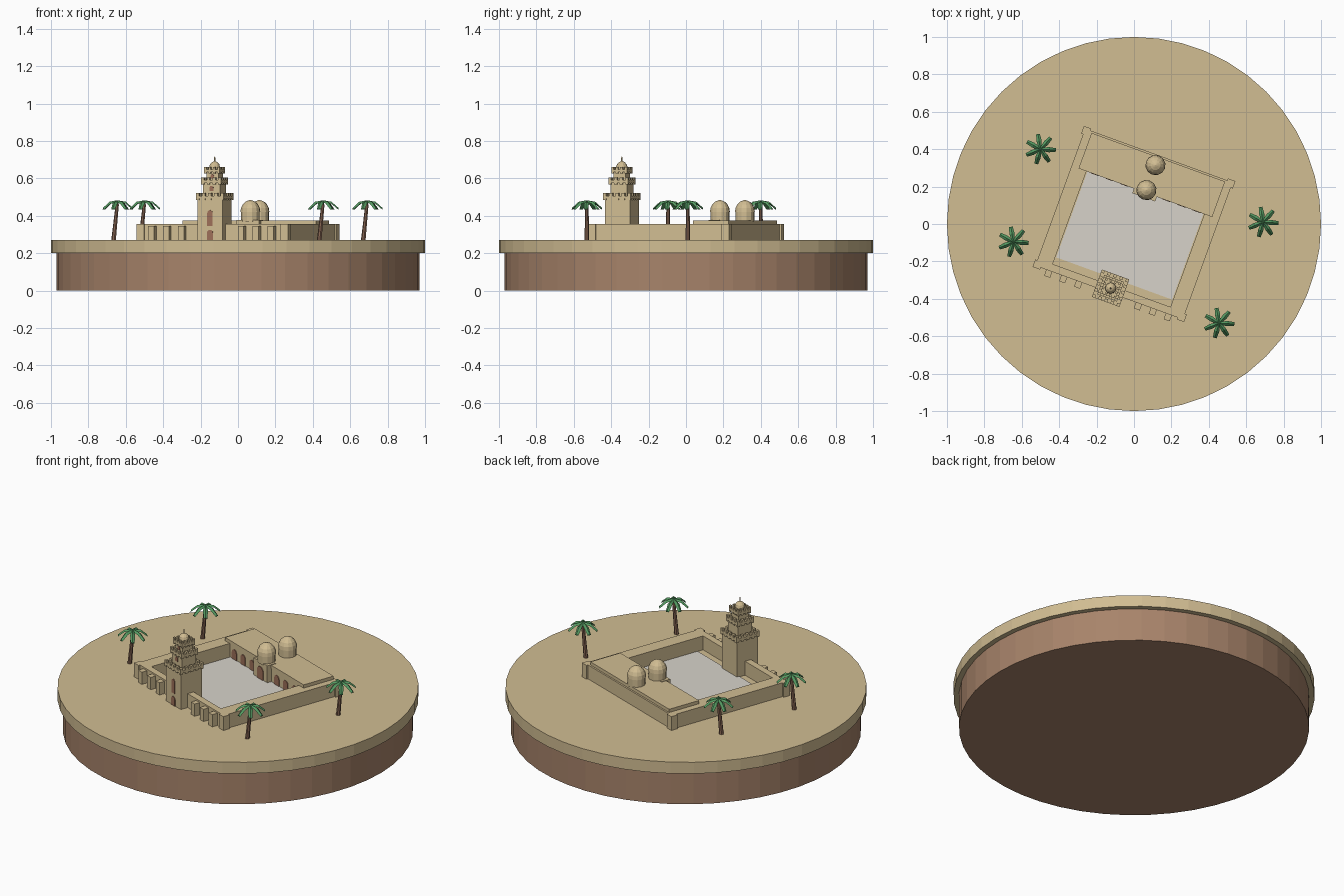
import bpy, bmesh, math
from mathutils import Matrix, Vector

old = bpy.data.objects.get("Cube")
if old:
    bpy.data.objects.remove(old)


def material(name, rgb):
    m = bpy.data.materials.new(name)
    m.use_nodes = True
    color = (*rgb, 1)
    m.diffuse_color = color
    m.node_tree.nodes["Principled BSDF"].inputs["Base Color"].default_value = color
    return m


SAND = material("sand stone", (0.64, 0.51, 0.29))
SOIL = material("brown soil", (0.39, 0.23, 0.145))
PAVING = material("pale paving", (0.68, 0.65, 0.59))
WOOD = material("door wood", (0.34, 0.16, 0.10))
BARK = material("palm bark", (0.24, 0.13, 0.085))
LEAF = material("palm green", (0.09, 0.32, 0.12))

GROUND = 0.27
TURN = Matrix.Rotation(math.radians(-20), 4, "Z")   # whole building is turned
WORLD = Matrix.Identity(4)


def finish(bm, name, mat, matrix=TURN):
    bmesh.ops.recalc_face_normals(bm, faces=bm.faces)
    mesh = bpy.data.meshes.new(name)
    bm.to_mesh(mesh)
    bm.free()
    mesh.materials.append(mat)
    ob = bpy.data.objects.new(name, mesh)
    ob.matrix_world = matrix
    bpy.context.collection.objects.link(ob)
    return ob


def add_box(bm, x0, x1, y0, y1, z0, z1):
    size = Matrix.Diagonal((x1 - x0, y1 - y0, z1 - z0, 1))
    place = Matrix.Translation(((x0 + x1) / 2, (y0 + y1) / 2, (z0 + z1) / 2))
    bmesh.ops.create_cube(bm, size=1, matrix=place @ size)


def box(name, mat, *bounds):
    bm = bmesh.new()
    add_box(bm, *bounds)
    return finish(bm, name, mat)


def lathe(name, mat, profile, sides, x=0, y=0, matrix=WORLD):
    """Closed solid from (radius, height) rings."""
    bm = bmesh.new()
    rings = []
    for r, z in profile:
        rings.append([bm.verts.new((x + r * math.cos(math.tau * i / sides),
                                    y + r * math.sin(math.tau * i / sides), z))
                      for i in range(sides)])
    for a, b in zip(rings, rings[1:]):
        for i in range(sides):
            j = (i + 1) % sides
            bm.faces.new((a[i], a[j], b[j], b[i]))
    bm.faces.new(rings[0])
    bm.faces.new(rings[-1])
    return finish(bm, name, mat, matrix)


def arch(name, x, y, width, z0, z1):
    """Thin arched panel facing the front."""
    bm = bmesh.new()
    r = width / 2
    points = [(x - r, z0), (x + r, z0)]
    points += [(x + r * math.cos(a), z1 - r + r * math.sin(a))
               for a in (math.pi * i / 6 for i in range(7))]
    face = bm.faces.new([bm.verts.new((px, y + 0.002, pz)) for px, pz in points])
    out = bmesh.ops.extrude_face_region(bm, geom=[face])
    moved = [v for v in out["geom"] if isinstance(v, bmesh.types.BMVert)]
    bmesh.ops.translate(bm, verts=moved, vec=(0, -0.006, 0))
    return finish(bm, name, WOOD)


# Ground disc
lathe("soil_base", SOIL, [(0.97, 0), (0.97, 0.2)], 48)
lathe("sand_top", SAND, [(1, 0.2), (1, GROUND)], 48)

# Courtyard and enclosing walls
WALL = 0.355
box("courtyard_paving", PAVING, -0.33, 0.33, -0.31, 0.18, GROUND - 0.002, GROUND + 0.004)
box("front_wall", SAND, -0.42, 0.42, -0.39, -0.35, GROUND, WALL)
for side, name in ((-1, "right"), (1, "left")):
    xs = sorted((side * 0.335, side * 0.42))
    box(name + "_wall", SAND, *xs, -0.35, 0.18, GROUND, WALL)

# Corner piers
bm = bmesh.new()
for sx in (-1, 1):
    for sy in (-1, 1):
        add_box(bm, sx * 0.41 - 0.021, sx * 0.41 + 0.021,
                sy * 0.38 - 0.021, sy * 0.38 + 0.021, GROUND, WALL)
finish(bm, "corner_piers", SAND)

# Front buttresses
bm = bmesh.new()
for sx in (-1, 1):
    for x in (0.17, 0.255, 0.34):
        add_box(bm, sx * x - 0.017, sx * x + 0.017, -0.424, -0.38, GROUND, 0.345)
finish(bm, "front_buttresses", SAND)

# Prayer hall with roof slab, portal and arched doors
box("hall", SAND, -0.42, 0.42, 0.18, 0.39, GROUND, WALL)
box("hall_roof", SAND, -0.38, 0.38, 0.178, 0.38, WALL, 0.375)
box("portal", SAND, -0.065, 0.065, 0.152, 0.21, GROUND, 0.378)
arch("portal_door", 0, 0.152, 0.06, GROUND, 0.35)
for sx in (-1, 1):
    for x in (0.12, 0.205, 0.29):
        arch("hall_door", sx * x, 0.18, 0.045, GROUND, 0.335)

# Two domes on drums
for y in (0.193, 0.335):
    profile = [(0.051, 0.37), (0.051, 0.42), (0.054, 0.42)]
    profile += [(0.054 * math.cos(a), 0.42 + 0.063 * math.sin(a))
                for a in (math.radians(d) for d in (20, 40, 60, 78))]
    profile.append((0.001, 0.485))
    lathe("dome", SAND, profile, 12, 0, y, TURN)

# Minaret tiers, each with a crenellated crown
TOWER_Y = -0.365


def tier(name, half, crown, z0, z1, count):
    box(name, SAND, -half, half, TOWER_Y - half, TOWER_Y + half, z0, z1)
    box(name + "_ledge", SAND, -crown, crown, TOWER_Y - crown, TOWER_Y + crown,
        z1 - 0.01, z1 + 0.005)
    bm = bmesh.new()
    step = 2 * crown / (2 * count - 1)
    for i in range(count):
        for j in range(count):
            if i in (0, count - 1) or j in (0, count - 1):
                x = -crown + 2 * i * step
                y = TOWER_Y - crown + 2 * j * step
                add_box(bm, x, x + step, y, y + step, z1 + 0.004, z1 + 0.019)
                add_box(bm, x, x + step, y, y + step, z1 - 0.018, z1 - 0.009)
    finish(bm, name + "_crenels", SAND)


tier("minaret_lower", 0.071, 0.078, GROUND, 0.502, 5)
tier("minaret_middle", 0.048, 0.056, 0.502, 0.585, 4)
tier("minaret_upper", 0.034, 0.044, 0.585, 0.643, 4)
lathe("minaret_dome", SAND,
      [(0.03, 0.645), (0.03, 0.662), (0.026, 0.675), (0.016, 0.686), (0.004, 0.692),
       (0.004, 0.71), (0.001, 0.717)], 10, 0, TOWER_Y, TURN)

front = TOWER_Y - 0.071
arch("minaret_door", 0, front, 0.035, GROUND, 0.325)
arch("minaret_window_low", 0, front, 0.03, 0.345, 0.43)
arch("minaret_window_middle", 0, TOWER_Y - 0.048, 0.022, 0.533, 0.56)
arch("minaret_window_top", 0, TOWER_Y - 0.034, 0.018, 0.6, 0.622)


# Palms: leaning trunk and seven drooping folded fronds
def palm(x, y, spin):
    top = Vector((x, y, 0.462))
    foot = Vector((x - 0.02, y, GROUND - 0.003))
    axis = top - foot
    trunk = bmesh.new()
    bmesh.ops.create_cone(trunk, cap_ends=True, segments=7, radius1=0.013,
                          radius2=0.009, depth=axis.length)
    aim = axis.to_track_quat("Z", "Y").to_matrix().to_4x4()
    finish(trunk, "palm_trunk", BARK, Matrix.Translation((top + foot) / 2) @ aim)

    bm = bmesh.new()
    for k in range(7):
        turn = Matrix.Rotation(spin + math.tau * k / 7, 4, "Z")
        rows = []
        for dist, drop, half in ((0, 0.018, 0.007), (0.045, 0.01, 0.014), (0.082, -0.022, 0.01)):
            shape = ((-half, -0.007), (0, 0.003), (half, -0.007), (0, -0.006))
            rows.append([bm.verts.new(turn @ Vector((dist, w, drop + h))) for w, h in shape])
        for a, b in zip(rows, rows[1:]):
            for i in range(4):
                j = (i + 1) % 4
                bm.faces.new((a[i], a[j], b[j], b[i]))
        bm.faces.new(rows[0])
        bm.faces.new(rows[-1])
    finish(bm, "palm_fronds", LEAF, Matrix.Translation(top))


for x, y in ((-0.5, 0.4), (-0.645, -0.096), (0.69, 0.01), (0.4545, -0.53)):
    palm(x, y, -0.06)
